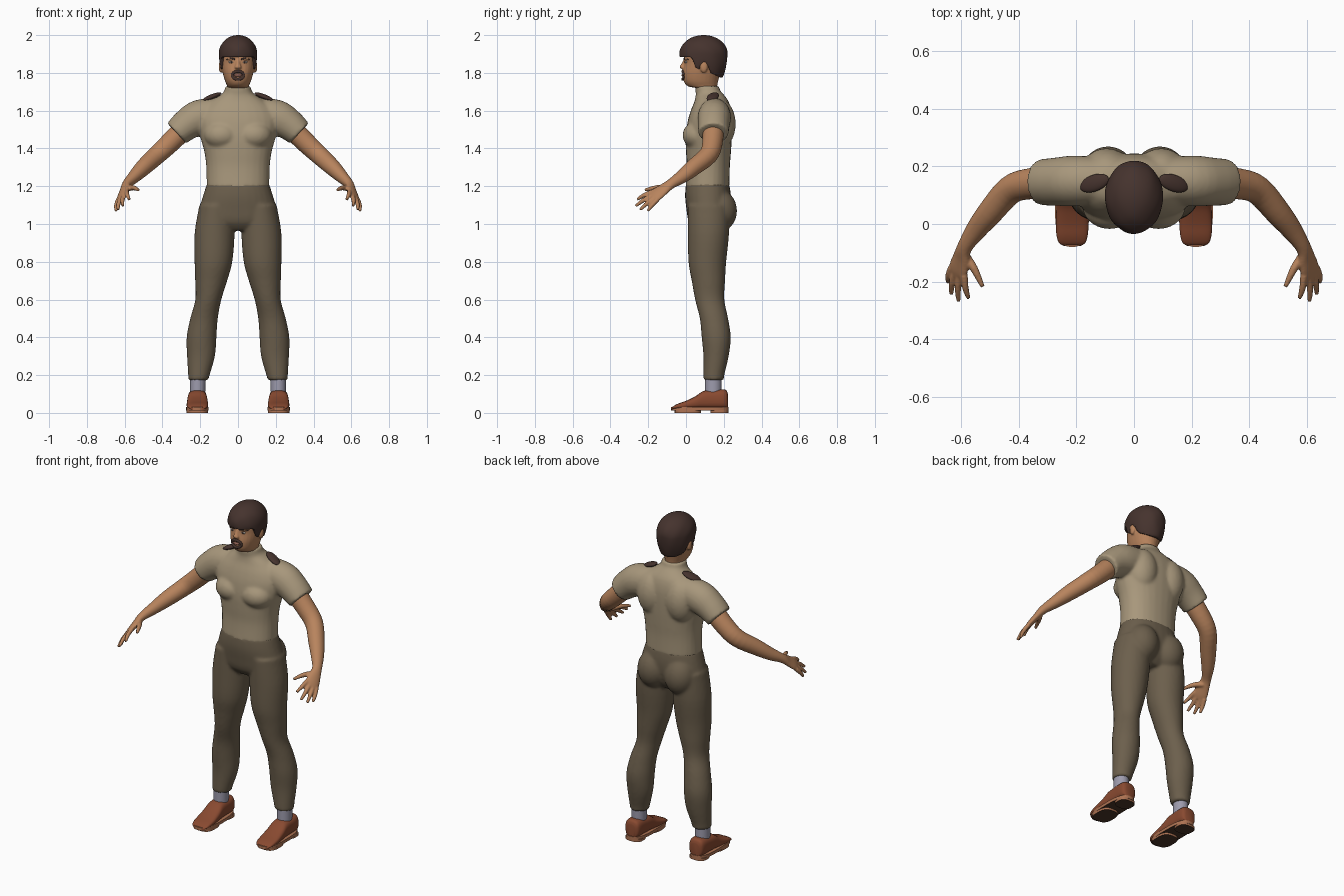
import bpy, bmesh, math
from mathutils import Vector, Matrix

cube = bpy.data.objects.get("Cube")
if cube:
    bpy.data.objects.remove(cube, do_unlink=True)

X, Y, Z = Vector((1, 0, 0)), Vector((0, 1, 0)), Vector((0, 0, 1))


def material(name, rgb):
    m = bpy.data.materials.new(name)
    m.use_nodes = True
    m.diffuse_color = (*rgb, 1)
    m.node_tree.nodes["Principled BSDF"].inputs["Base Color"].default_value = (*rgb, 1)
    return m


skin = material("skin", (0.48, 0.23, 0.11))
shirt_tan = material("shirt tan", (0.39, 0.31, 0.2))
trouser_brown = material("trouser brown", (0.15, 0.115, 0.073))
hair_brown = material("hair brown", (0.06, 0.033, 0.027))
leather = material("shoe leather", (0.25, 0.068, 0.03))
welt_tan = material("sole edge tan", (0.42, 0.17, 0.085))
sole_dark = material("sole dark", (0.07, 0.035, 0.022))
sock_grey = material("sock grey", (0.34, 0.33, 0.42))
white = material("eye white", (0.6, 0.55, 0.5))
lip = material("lip", (0.3, 0.13, 0.1))


def smooth_rings(rings, steps):
    """Catmull-Rom interpolation of the ring values."""
    out, last = [], len(rings) - 1
    for i in range(last):
        a, b, c, d = (rings[min(max(i + k, 0), last)] for k in (-1, 0, 1, 2))
        for s in range(steps):
            t = s / steps
            out.append([q + 0.5 * t * (r - p + t * (2 * p - 5 * q + 4 * r - w + t * (3 * (q - r) + w - p)))
                        for p, q, r, w in zip(a, b, c, d)])
    return out + [list(rings[-1])]


def loft(bm, rings, side=1, axis=None, ref=X, power=2, steps=4, n=28):
    """Skin rings of (x, y, z, radius u, radius v); axis fixes the ring plane."""
    rings = smooth_rings(rings, steps)
    centres = [Vector(r[:3]) for r in rings]
    loops = []
    for i, r in enumerate(rings):
        t = axis or (centres[min(i + 1, len(rings) - 1)] - centres[max(i - 1, 0)]).normalized()
        u = (ref - t * ref.dot(t)).normalized()
        v = t.cross(u)
        loop = []
        for k in range(n):
            a = math.tau * k / n
            c, s = (math.copysign(abs(f) ** (2 / power), f) for f in (math.cos(a), math.sin(a)))
            p = centres[i] + u * c * r[3] + v * s * r[4]
            loop.append(bm.verts.new((p.x * side, p.y, p.z)))
        loops.append(loop)
    for a, b in zip(loops, loops[1:]):
        for k in range(n):
            bm.faces.new((a[k], a[k - 1], b[k - 1], b[k]))
    bm.faces.new(loops[0])
    bm.faces.new(loops[-1])


def body(bm, sections, side=1, power=2):
    """Loft horizontal sections of (z, centre x, radius x, front y, back y)."""
    loft(bm, [(cx, (f + b) / 2, z, rx, (b - f) / 2) for z, cx, rx, f, b in sections], side, Z, X, power)


def ball(bm, centre, size, turn=None):
    m = Matrix.Translation(centre) @ (turn or Matrix()) @ Matrix.Diagonal((*size, 1))
    return bmesh.ops.create_uvsphere(bm, u_segments=32, v_segments=20, radius=1, matrix=m)["verts"]


def finish(bm, name, *mats, voxel=0, relax=5, angle=50):
    bmesh.ops.recalc_face_normals(bm, faces=bm.faces)
    me = bpy.data.meshes.new(name)
    bm.to_mesh(me)
    bm.free()
    for m in mats:
        me.materials.append(m)
    me.polygons.foreach_set("use_smooth", [True] * len(me.polygons))
    me.set_sharp_from_angle(angle=math.radians(angle))
    ob = bpy.data.objects.new(name, me)
    bpy.context.collection.objects.link(ob)
    if voxel:  # fuse the overlapping volumes into one soft skin
        r = ob.modifiers.new("fuse", "REMESH")
        r.mode, r.voxel_size, r.use_smooth_shade = "VOXEL", voxel, True
        s = ob.modifiers.new("relax", "SMOOTH")
        s.factor, s.iterations = 0.5, relax
    return ob


SIDES = ((1, "left"), (-1, "right"))

# Shirt: torso, chest, shoulder blades and short sleeves
bm = bmesh.new()
body(bm, [(1.195, 0, .166, -.002, .23), (1.3, 0, .168, .004, .232), (1.38, 0, .178, 0, .238),
          (1.46, 0, .2, -.002, .243), (1.54, 0, .215, .008, .245), (1.6, 0, .195, .025, .24),
          (1.65, 0, .145, .045, .225), (1.685, 0, .09, .052, .2), (1.705, 0, .073, .05, .182),
          (1.73, 0, .068, .05, .175)], power=2.2)
for s, _ in SIDES:
    ball(bm, (s * .085, .065, 1.47), (.095, .083, .075))
    ball(bm, (s * .095, .18, 1.53), (.09, .083, .13))
    loft(bm, [(.08, .15, 1.585, .08, .085), (.2, .15, 1.565, .088, .094),
              (.27, .147, 1.527, .084, .084), (.325, .145, 1.48, .08, .073)], s, ref=Y)
finish(bm, "shirt", shirt_tan, voxel=.009)

# Trousers: pelvis, seat and legs
bm = bmesh.new()
body(bm, [(1.215, 0, .164, 0, .228), (1.15, 0, .185, -.005, .238), (1.08, 0, .203, .002, .235),
          (1.01, 0, .2, .015, .215), (.965, 0, .1, .05, .18)], power=2.2)
for s, _ in SIDES:
    ball(bm, (s * .09, .178, 1.07), (.092, .092, .11))
    body(bm, [(1.1, .115, .09, .01, .23), (.95, .124, .106, .01, .228), (.8, .13, .1, .013, .213),
              (.7, .142, .085, .03, .207), (.6, .157, .069, .048, .203), (.5, .18, .073, .073, .223),
              (.4, .193, .079, .083, .237), (.3, .196, .074, .092, .226), (.2, .207, .057, .092, .203),
              (.172, .21, .054, .092, .202)], s)
finish(bm, "trousers", trouser_brown, voxel=.009)

# Bare arms with hands; the palm lies along the spread of the knuckles
spread = Vector((.66, .4, -.62)).normalized()
knuckles = Vector((.612, -.165, 1.15))
TIPS = [(.575, -.258, 1.13), (.61, -.267, 1.095), (.635, -.243, 1.075), (.646, -.203, 1.068)]
for s, label in SIDES:
    bm = bmesh.new()
    loft(bm, [(.26, .145, 1.53, .058, .058), (.36, .14, 1.43, .054, .054), (.43, .118, 1.365, .05, .05),
              (.5, .04, 1.3, .045, .044), (.55, -.022, 1.25, .037, .034), (.588, -.08, 1.212, .028, .024),
              (.6, -.12, 1.183, .036, .019), (.611, -.16, 1.154, .043, .016), (.616, -.182, 1.138, .036, .011)],
         s, ref=spread)
    for i, tip in enumerate(TIPS):
        root = knuckles + spread * (i - 1.5) * .022
        mid = root.lerp(Vector(tip), .55) + Vector((.004, 0, .004))
        loft(bm, [(*root, .013, .013), (*mid, .0115, .0115), (*tip, .008, .008)], s, ref=spread, n=12)
    loft(bm, [(.59, -.105, 1.185, .016, .016), (.556, -.155, 1.192, .014, .014), (.526, -.218, 1.18, .008, .008)],
         s, ref=Z, n=12)
    finish(bm, label + "_arm", skin, voxel=.005, relax=3)

# Head: neck, jaw, skull, nose and ears
bm = bmesh.new()
body(bm, [(1.66, 0, .058, .065, .165), (1.715, 0, .058, .06, .165), (1.728, 0, .056, .012, .165),
          (1.755, 0, .068, -.012, .17), (1.8, 0, .081, -.018, .182), (1.85, 0, .09, -.01, .195),
          (1.9, 0, .092, -.008, .2), (1.95, 0, .078, .015, .185), (1.98, 0, .04, .05, .14)], power=2.1)
loft(bm, [(0, .0, 1.875, .009, .01), (0, -.012, 1.85, .011, .012), (0, -.02, 1.83, .018, .014),
          (0, -.01, 1.818, .014, .008)], axis=Z, n=16)
for s, _ in SIDES:
    ball(bm, (s * .091, .095, 1.832), (.011, .02, .032))
    ball(bm, (s * .03, .004, 1.876), (.03, .014, .008))
finish(bm, "head", skin, voxel=.005, relax=3)

# Hair: a dome whose lower edge follows the hairline from fringe to nape
HAIRLINE = [(-.1, 1.885), (.03, 1.885), (.05, 1.83), (.07, 1.815), (.085, 1.86), (.11, 1.855),
            (.13, 1.8), (.18, 1.775), (.3, 1.775)]


def hairline(y):
    for (a, za), (b, zb) in zip(HAIRLINE, HAIRLINE[1:]):
        if y <= b:
            return za + (zb - za) * (y - a) / (b - a)
    return HAIRLINE[-1][1]


bm = bmesh.new()
bmesh.ops.create_uvsphere(bm, u_segments=64, v_segments=48, radius=1)
for v in bm.verts:
    x, y, z = v.co
    lump = 1 + .012 * math.sin(7 * x + 2) * math.sin(6 * y + 5 * z)
    v.co = (x * .101 * lump, .093 + y * .127 * lump, 1.9 + z * (.1 if z > 0 else .2))
    v.co.z = max(v.co.z, hairline(v.co.y))
finish(bm, "hair", hair_brown, angle=60)

# Face: eyes, brows, beard ring and lips
for s, label in SIDES:
    bm = bmesh.new()
    ball(bm, (s * .036, .001, 1.857), (.014, .008, .006))
    pupil = ball(bm, (s * .036, -.003, 1.857), (.006, .006, .006))
    for f in {f for v in pupil for f in v.link_faces}:
        f.material_index = 1
    finish(bm, label + "_eye", white, hair_brown)
    bm = bmesh.new()
    loft(bm, [(.016, -.01, 1.872, .004, .004), (.038, -.005, 1.878, .005, .005), (.06, .013, 1.871, .003, .004)],
         s, ref=Z, n=12)
    finish(bm, label + "_brow", hair_brown)
bm = bmesh.new()
ring = []
for k in range(17):
    a = math.tau * k / 16
    x = .03 * math.cos(a)
    ring.append((x, -.018 + 8 * x * x, 1.787 + .021 * math.sin(a), .007, .008))
loft(bm, ring, ref=Y, n=10, steps=2)
finish(bm, "beard", hair_brown)
bm = bmesh.new()
ball(bm, (0, -.014, 1.788), (.022, .01, .008))
finish(bm, "lips", lip)

# Shoulder straps
for s, label in SIDES:
    bm = bmesh.new()
    turn = Matrix.Rotation(s * math.radians(22), 4, "Y") @ Matrix.Rotation(s * math.radians(-18), 4, "Z")
    ball(bm, (s * .138, .142, 1.673), (.056, .029, .014), turn)
    finish(bm, label + "_shoulder_strap", hair_brown)

# Socks, shoes and soles
for s, label in SIDES:
    bm = bmesh.new()
    body(bm, [(.08, .214, .04, .1, .188), (.19, .213, .041, .1, .188)], s)
    finish(bm, label + "_sock", sock_grey)

    bm = bmesh.new()
    shoe = [(-.076, .03, .02), (-.065, .046, .037), (-.04, .054, .05), (0, .057, .064), (.05, .055, .088),
            (.09, .052, .115), (.14, .05, .122), (.19, .049, .125), (.213, .043, .12), (.222, .03, .1)]
    loft(bm, [(.215, y, .02 + (top - .02) / 2, rx, max(top - .02, .012) / 2) for y, rx, top in shoe],
         s, Y, X, 2.8)
    finish(bm, label + "_shoe", leather)

    bm = bmesh.new()
    for z0, z1, rx, front, back in ((.012, .03, .06, -.08, .226), (0, .015, .057, -.06, .08), (0, .015, .052, .13, .224)):
        loft(bm, [(.215, (front + back) / 2, z, rx, (back - front) / 2) for z in (z0, z1)],
             s, Z, X, 2.8, steps=1, n=40)
    bmesh.ops.recalc_face_normals(bm, faces=bm.faces)
    for f in bm.faces:
        f.material_index = int(f.normal.z < -.5)
    finish(bm, label + "_sole", welt_tan, sole_dark)
